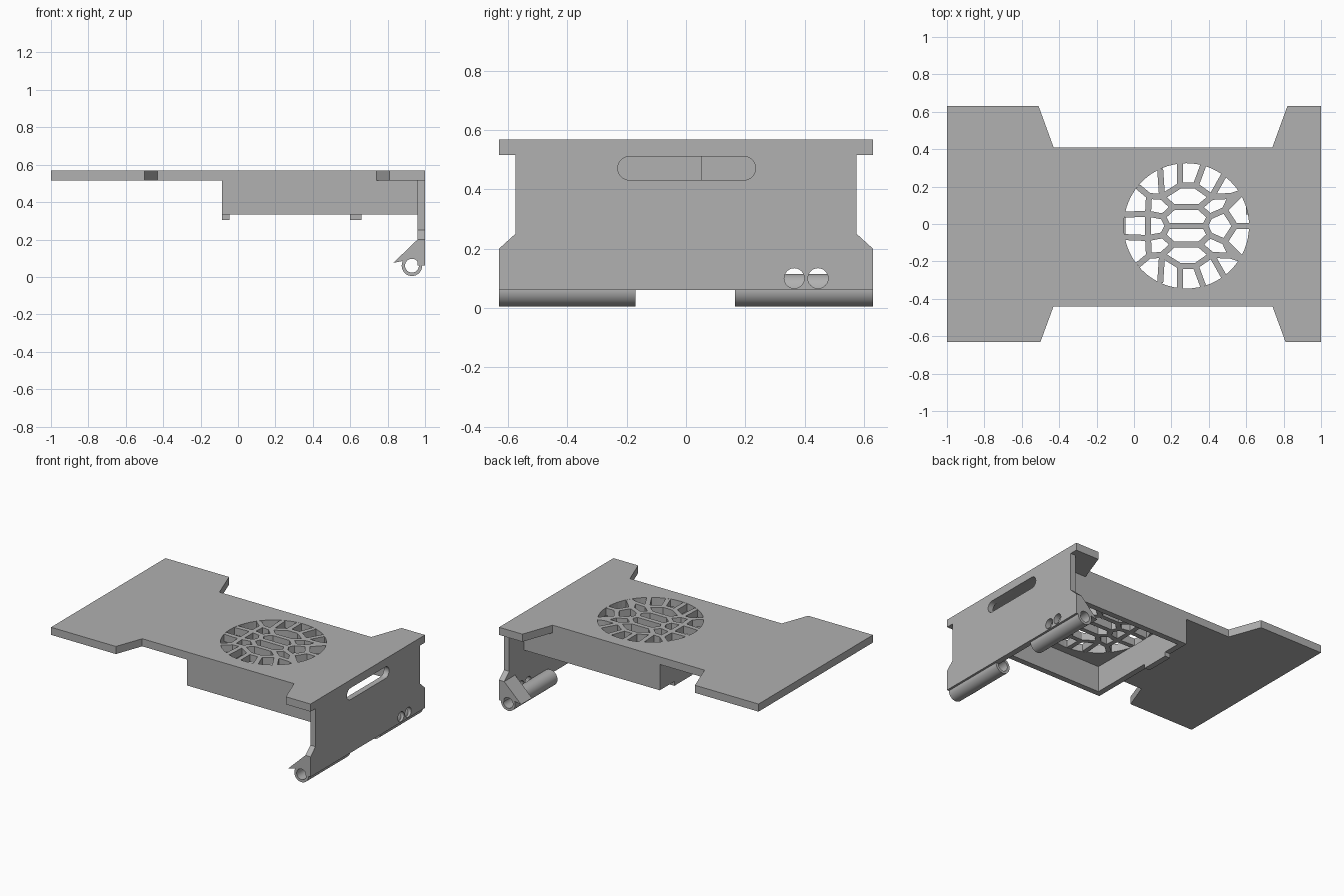
import bpy, bmesh, math
from mathutils import Vector

if "Cube" in bpy.data.objects:
    bpy.data.objects.remove(bpy.data.objects["Cube"])

grey = bpy.data.materials.new("plain_grey")
grey.diffuse_color = (0.44, 0.44, 0.44, 1)
grey.use_nodes = True
grey.node_tree.nodes["Principled BSDF"].inputs["Base Color"].default_value = grey.diffuse_color


def finish(name, bm, smooth=False):
    bmesh.ops.recalc_face_normals(bm, faces=bm.faces)
    me = bpy.data.meshes.new(name)
    bm.to_mesh(me)
    bm.free()
    me.materials.append(grey)
    ob = bpy.data.objects.new(name, me)
    bpy.context.collection.objects.link(ob)
    if smooth:
        bpy.context.view_layer.objects.active = ob
        ob.select_set(True)
        bpy.ops.object.shade_smooth_by_angle(angle=math.radians(35))
        ob.select_set(False)
    return ob


def slab(name, loops, place, depth, smooth=False):
    """Outline plus hole loops, filled flat and extruded along depth."""
    bm = bmesh.new()
    for pts in loops:
        vs = [bm.verts.new(place(a, b)) for a, b in pts]
        for i, v in enumerate(vs):
            bm.edges.new((v, vs[(i + 1) % len(vs)]))
    bmesh.ops.triangle_fill(bm, use_beauty=True, edges=bm.edges[:])
    bmesh.ops.dissolve_limit(bm, angle_limit=0.01, verts=bm.verts[:], edges=bm.edges[:])
    ext = bmesh.ops.extrude_face_region(bm, geom=bm.faces[:], use_keep_orig=True)
    moved = [g for g in ext["geom"] if isinstance(g, bmesh.types.BMVert)]
    bmesh.ops.translate(bm, verts=moved, vec=Vector(depth))
    return finish(name, bm, smooth)


def box(name, x0, x1, y0, y1, z0, z1):
    return slab(name, [[(x0, y0), (x1, y0), (x1, y1), (x0, y1)]],
                lambda a, b: (a, b, z0), (0, 0, z1 - z0))


def arc(cx, cy, r, a0=0, a1=360, n=24, closed=True):
    steps = n if closed else n + 1
    return [(cx + r * math.cos(math.radians(a0 + (a1 - a0) * i / n)),
             cy + r * math.sin(math.radians(a0 + (a1 - a0) * i / n))) for i in range(steps)]


# Top plate with waisted sides and a round fan opening
FX, FY, FR = 0.28, -0.01, 0.335
outline = [(-1, -0.63), (-0.5, -0.63), (-0.43, -0.44), (0.74, -0.44), (0.81, -0.63), (1, -0.63),
           (1, 0.63), (0.82, 0.63), (0.74, 0.41), (-0.43, 0.41), (-0.51, 0.63), (-1, 0.63)]
slab("top_plate", [outline, arc(FX, FY, FR, n=64)], lambda a, b: (a, b, 0.515), (0, 0, 0.053))

# Fan grille: half of a cell pattern, mirrored front to back
A, B, C, D = (-.10, 0), (.10, 0), (-.07, .10), (.07, .10)
P, Q, L, R = (-.125, .05), (.125, .05), (-.205, .065), (.205, .085)
F, G, H, I = (-.13, .155), (-.035, .215), (.05, .215), (.135, .155)
T, S = (-.20, .16), (.24, .16)
half = [(A, B), (A, P), (P, C), (C, D), (D, Q), (Q, B), (P, L), (Q, R), (C, F), (D, I),
        (F, G), (G, H), (H, I), (F, T), (T, L), (I, S), (S, R), (R, (.26, 0)),
        (L, (-.205, 0)), (L, (-.33, .06)), (T, (-.26, .21)), (F, (-.14, .305)),
        (G, (-.035, .335)), (H, (.09, .323)), (I, (.20, .27)), (S, (.285, .175)),
        (R, (.29, .17)), ((.26, 0), (.335, 0))]
bm = bmesh.new()
for s in (1, -1):
    for p, q in half:
        if s < 0 and p[1] == q[1] == 0:
            continue
        p, q = Vector((p[0], p[1] * s)), Vector((q[0], q[1] * s))
        d = (q - p).normalized() * 0.016
        n = Vector((-d.y, d.x))
        if q.length < 0.32:
            q = q + d * 0.5
        p = p - d * 0.5
        vs = [bm.verts.new((FX + v.x, FY + v.y, 0.516)) for v in (p - n, q - n, q + n, p + n)]
        f = bm.faces.new(vs)
        e = bmesh.ops.extrude_face_region(bm, geom=[f], use_keep_orig=True)
        bmesh.ops.translate(bm, vec=(0, 0, 0.051),
                            verts=[g for g in e["geom"] if isinstance(g, bmesh.types.BMVert)])
finish("fan_grille", bm)

# Skirt walls below the plate
box("skirt_front", -0.085, 0.96, -0.44, -0.40, 0.335, 0.515)
box("skirt_back", -0.085, 0.96, 0.37, 0.41, 0.335, 0.515)
box("skirt_side", -0.085, -0.045, -0.40, 0.37, 0.335, 0.515)

# Fan clips
box("clip_left", -0.085, -0.045, 0.05, 0.25, 0.305, 0.335)
box("clip_right", 0.625, 0.66, 0.05, 0.25, 0.305, 0.515)
box("clip_right_lip", 0.60, 0.625, 0.05, 0.25, 0.305, 0.335)

# End wall with handle slot and two cable holes
wall = [(-0.63, 0.06), (0.63, 0.06), (0.63, 0.20), (0.575, 0.25), (0.575, 0.515),
        (-0.575, 0.515), (-0.575, 0.25), (-0.63, 0.20)]
slot = (arc(0.195, 0.471, 0.04, -90, 90, 12, False)
        + arc(-0.19, 0.471, 0.04, 90, 270, 12, False))
slab("end_wall", [wall, slot, arc(0.365, 0.10, 0.034), arc(0.445, 0.10, 0.034)],
     lambda a, b: (0.96, a, b), (0.04, 0, 0), True)

# Hinge barrels, with a gusset at each outer end
for side, y0, y1, g0, g1 in (("front", -0.63, -0.17, -0.63, -0.51),
                             ("back", 0.165, 0.63, 0.51, 0.63)):
    slab("hinge_barrel_" + side,
         [arc(0.93, 0.06, 0.055, n=32), arc(0.93, 0.06, 0.037, n=32)],
         lambda a, b: (a, y0, b), (0, y1 - y0, 0), True)
    slab("gusset_" + side, [[(0.83, 0.075), (0.88, 0.085), (0.91, 0.108), (0.96, 0.106), (0.96, 0.20)]],
         lambda a, b: (a, g0, b), (0, g1 - g0, 0))
